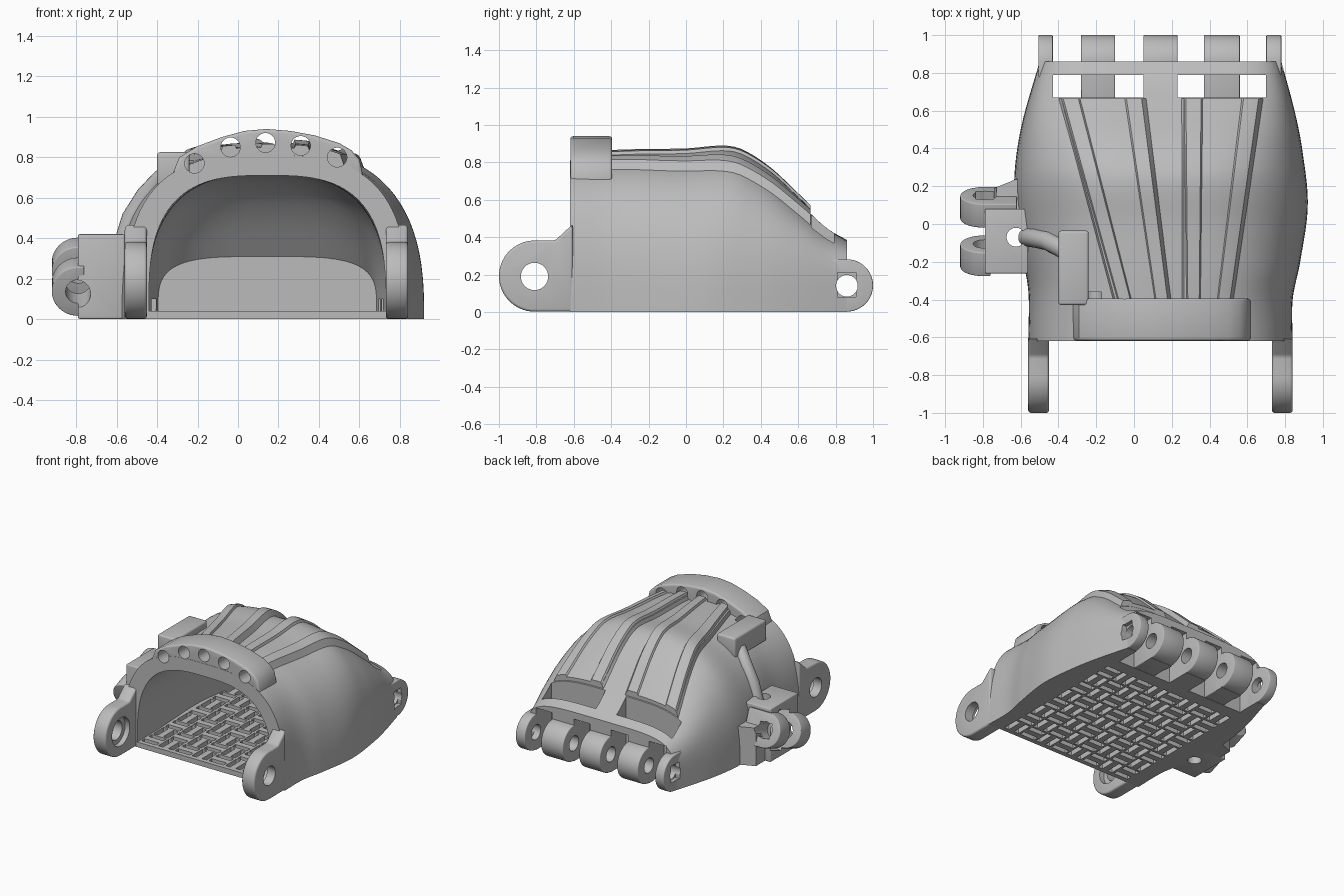
import bpy, bmesh, math
from mathutils import Matrix, Vector

cube = bpy.data.objects.get("Cube")
if cube:
    bpy.data.objects.remove(cube, do_unlink=True)

grey = bpy.data.materials.new("plain_grey")
grey.use_nodes = True
grey.diffuse_color = (0.5, 0.5, 0.5, 1)
grey.node_tree.nodes["Principled BSDF"].inputs["Base Color"].default_value = (0.5, 0.5, 0.5, 1)


# ---- helpers
def loft(name, rings):
    """Closed solid through rings that share a point count."""
    bm = bmesh.new()
    vs = [[bm.verts.new(p) for p in r] for r in rings]
    n = len(vs[0])
    for a, b in zip(vs, vs[1:]):
        for i in range(n):
            bm.faces.new((a[i], a[(i + 1) % n], b[(i + 1) % n], b[i]))
    bm.faces.new(vs[0])
    bm.faces.new(vs[-1])
    bmesh.ops.recalc_face_normals(bm, faces=bm.faces)
    me = bpy.data.meshes.new(name)
    bm.to_mesh(me)
    bm.free()
    me.materials.append(grey)
    ob = bpy.data.objects.new(name, me)
    bpy.context.collection.objects.link(ob)
    return ob


def prism(name, pts, axis, a, b):
    """Extrude a 2D outline along x, y or z from a to b."""
    place = {"x": lambda p, t: (t, p[0], p[1]),
             "y": lambda p, t: (p[0], t, p[1]),
             "z": lambda p, t: (p[0], p[1], t)}[axis]
    return loft(name, [[place(p, t) for p in pts] for t in (a, b)])


def arc(cx, cy, r, a0=0, a1=360, n=40):
    steps = n if a1 - a0 == 360 else n + 1
    return [(cx + r * math.cos(math.radians(a0 + (a1 - a0) * i / n)),
             cy + r * math.sin(math.radians(a0 + (a1 - a0) * i / n))) for i in range(steps)]


def rect(x0, x1, y0, y1):
    return [(x0, y0), (x1, y0), (x1, y1), (x0, y1)]


def box(name, x0, x1, y0, y1, z0, z1):
    return prism(name, rect(x0, x1, y0, y1), "z", z0, z1)


def activate(ob):
    bpy.ops.object.select_all(action="DESELECT")
    ob.select_set(True)
    bpy.context.view_layer.objects.active = ob


def apply(ob, kind, **props):
    m = ob.modifiers.new(kind, kind)
    for k, v in props.items():
        setattr(m, k, v)
    activate(ob)
    bpy.ops.object.modifier_apply(modifier=m.name)
    return ob


def bevel(ob, w):
    return apply(ob, "BEVEL", width=w, segments=3, limit_method="ANGLE", angle_limit=math.radians(40))


def cut(targets, cutters):
    """Subtract separate cutters, joined into one mesh, from each target."""
    activate(cutters[0])
    for c in cutters:
        c.select_set(True)
    if len(cutters) > 1:
        bpy.ops.object.join()
    tool = cutters[0]
    for t in targets:
        apply(t, "BOOLEAN", operation="DIFFERENCE", solver="EXACT", object=tool)
    bpy.data.objects.remove(tool, do_unlink=True)


def smooth(table, t):
    """Cubic interpolation through (position, value) pairs."""
    if t <= table[0][0]:
        return table[0][1]
    for i in range(len(table) - 1):
        (x0, y0), (x1, y1) = table[i], table[i + 1]
        if t <= x1:
            def slope(k):
                p, q = table[max(k - 1, 0)], table[min(k + 1, len(table) - 1)]
                return (q[1] - p[1]) / (q[0] - p[0])
            h, u = x1 - x0, (t - x0) / (x1 - x0)
            return (y0 * (1 + 2 * u) * (1 - u) ** 2 + y1 * u * u * (3 - 2 * u)
                    + h * slope(i) * u * (1 - u) ** 2 - h * slope(i + 1) * u * u * (1 - u))
    return table[-1][1]


def span(a, b, n):
    return [a + (b - a) * i / n for i in range(n + 1)]


# ---- shell dimensions along y; the arch gets squarer toward the back
LEFT = [(-.62, -.56), (-.35, -.56), (-.1, -.605), (.2, -.635), (.5, -.6), (.86, -.5)]
RIGHT = [(-.62, .84), (-.4, .84), (-.2, .88), (.1, .92), (.4, .89), (.6, .85), (.86, .78)]
TOP = [(-.62, .81), (-.3, .825), (0, .83), (.2, .845), (.3, .825), (.45, .73), (.6, .59), (.75, .45), (.86, .385)]
POWER = [(-.62, 3), (-.3, 2.75), (.2, 2.7), (.5, 3.2), (.86, 5)]
CAV_HALF = [(-.7, .585), (-.3, .59), (.2, .605), (.62, .54)]
CAV_TOP = [(-.7, .71), (.1, .71), (.3, .65), (.45, .52), (.62, .31)]


def section(cx, hw, h, y, base=0.0, n=44):
    pts, k = [], 2 / smooth(POWER, y)
    for a in span(0, math.pi, n):
        c, s = math.cos(a), max(math.sin(a), 0)
        pts.append((cx + math.copysign(abs(c) ** k, c) * hw, y, base + (h - base) * s ** k))
    return pts


def size(y):
    l, r = smooth(LEFT, y), smooth(RIGHT, y)
    return (l + r) / 2, (r - l) / 2, smooth(TOP, y)


def surface(x, y):
    cx, hw, h = size(y)
    p = smooth(POWER, y)
    return h * (1 - min(abs(x - cx) / hw, 1) ** p) ** (1 / p)


# ---- domed shell and the strap ring over its front
shell = loft("palm_shell", [section(*size(y), y) for y in span(-.62, .86, 44)])
cut([shell], [loft("cavity", [section(.145, smooth(CAV_HALF, y), smooth(CAV_TOP, y), y, .04)
                              for y in span(-.7, .62, 30)])])

arch = [(-.33, .70), (-.29, .80), (-.2, .855), (-.08, .9), (.03, .93), (.14, .94), (.26, .93),
        (.38, .908), (.5, .87), (.56, .835), (.6, .79), (.62, .70), (.45, .73), (-.15, .73)]
ring = bevel(prism("front_ring", arch, "y", -.618, -.395), .015)
HOLES = [(-.215, .77), (-.037, .85), (.136, .872), (.31, .857), (.49, .80)]
cut([ring, shell], [prism("cord_hole", arc(x, z, .048, n=24), "y", -.7, -.36) for x, z in HOLES])

# ---- basket-weave vents in the floor
slots = []
for i in range(8):
    for j in range(8):
        x, y = -.365 + .146 * i, -.52 + .146 * j
        for d in (-.044, .044):
            w, l = .02, .064
            if (i + j) % 2:
                slots.append(box("slot", x + d - w, x + d + w, y - l, y + l, -.1, .1))
            else:
                slots.append(box("slot", x - l, x + l, y + d - w, y + d + w, -.1, .1))
cut([shell], slots)

# ---- knuckle gaps, windows and finger hinge lugs at the back
GAPS = [(-.43, -.28), (-.1, .05), (.23, .37), (.56, .70)]
cut([shell], [prism("gap", arc(.86, .14, .19), "x", a, b) for a, b in GAPS])
cut([shell], [box("window", a, b, .67, .79, -.1, 1.2) for a, b in ((-.43, .05), (.23, .70))])

LUGS = [(-.505, -.43), (-.28, -.1), (.05, .23), (.37, .56), (.70, .78)]
outline = arc(.86, .142, .14, -90, 90, 24) + [(.655, .282), (.655, .002)]
lugs = [bevel(prism("finger_hinge_lug", outline, "x", a, b), .006) for a, b in LUGS]
cut(lugs + [shell], [prism("finger_pin", arc(.86, .14, .058, n=24), "x", -1, 1)])
cut([lugs[0], lugs[-1], shell], [prism("nut", rect(.81, .91, .08, .21), "x", a, b)
                                 for a, b in ((-.7, -.475), (.75, 1))])

# ---- raised cord channels: fan webs with a rib on each edge
PATHS = [(-.045, -.335), (.15, 0), (.315, .315), (.475, .62)]


def strip(name, edges, lift):
    """Band on the shell; edges(t) gives base-left, top-left, top-right, base-right x."""
    rings = []
    for t in span(0, 1, 32):
        y = -.42 + 1.085 * t
        xs = edges(t)
        top = [(x, y, surface(x, y) + lift) for x in span(xs[1], xs[2], 8)]
        ends = [(x, y, surface(x, y) - .03) for x in (xs[0], xs[3])]
        rings.append([ends[0]] + top + [ends[1]])
    return loft(name, rings)


def mid(path, t):
    return path[0] + (path[1] - path[0]) * t


for p in PATHS:
    strip("cord_rib", lambda t: [mid(p, t) + s * (.03 + .01 * t) for s in (-2, -1, 1, 2)], .045)
for p, q in (PATHS[:2], PATHS[2:]):
    strip("cord_fan", lambda t: [mid(p, t) - .07, mid(p, t) - .05, mid(q, t) + .03, mid(q, t) + .05], .028)

# ---- wrist arms
arm = arc(-.81, .192, .19, 270, 90, 30) + [(-.7, .382), (-.605, .47), (-.605, .002)]
for a, b, c in ((-.56, -.45, (-.49, -.3)), (.73, .84, (.6, .77))):
    wrist = bevel(prism("wrist_arm", arm, "x", a, b), .014)
    cut([wrist], [prism("wrist_pin", arc(-.81, .19, .073), "x", a - .1, b + .1)])
    cut([wrist], [prism("counterbore", arc(-.81, .19, .11), "x", *c)])

# ---- thumb mount with a tilted hinge
block = bevel(box("thumb_block", -.79, -.56, -.262, .08, .002, .42), .008)
foot = prism("thumb_foot", [(-.74, -.1), (-.5, -.1), (-.5, .26), (-.63, .235), (-.74, .19)], "z", .002, .3)
tilt = Matrix.Translation(Vector((-.79, -.04, .21))) @ Matrix.Rotation(math.radians(21), 4, "X")


def tilted(ob):
    ob.data.transform(tilt)
    return ob


thumb_lugs = []
for a, b, reach in ((-.205, -.07, .03), (.07, .205, .17)):
    tongue = arc(0, 0, .13, 90, 270, 24) + [(reach, -.13), (reach, .13)]
    thumb_lugs.append(bevel(tilted(prism("thumb_hinge_lug", tongue, "y", a, b)), .006))
cut([block, foot], [tilted(prism("thumb_gap", arc(0, 0, .15), "y", -.07, .07))])
cut(thumb_lugs + [block, foot], [tilted(prism("thumb_pin", arc(0, 0, .062, n=24), "y", -.4, .4))])
cut([thumb_lugs[1]], [tilted(prism("thumb_nut", rect(-.05, .05, -.055, .055), "y", .16, .4))])
cut([block, foot, shell], [prism("cord_drop", arc(-.625, -.07, .05, n=24), "z", -.2, .6)])

# ---- thumb cord guide
route = [Vector(p) for p in ((-.565, -.07, .37), (-.525, -.075, .50), (-.455, -.09, .61),
                             (-.38, -.13, .69), (-.29, -.2, .73))]
rings = []
for i, p in enumerate(route):
    d = (route[min(i + 1, 4)] - route[max(i - 1, 0)]).normalized()
    side = d.cross(Vector((0, 1, 0))).normalized()
    up = side.cross(d)
    rings.append([p + side * u + up * v for u, v in arc(0, 0, .05, n=20)])
loft("thumb_cord_tube", rings)
bevel(box("thumb_cord_guide", -.4, -.24, -.43, -.035, .66, .825), .015)

# ---- shading
for ob in bpy.context.scene.objects:
    if ob.type == "MESH":
        activate(ob)
        bpy.ops.object.shade_smooth_by_angle(angle=math.radians(32))
